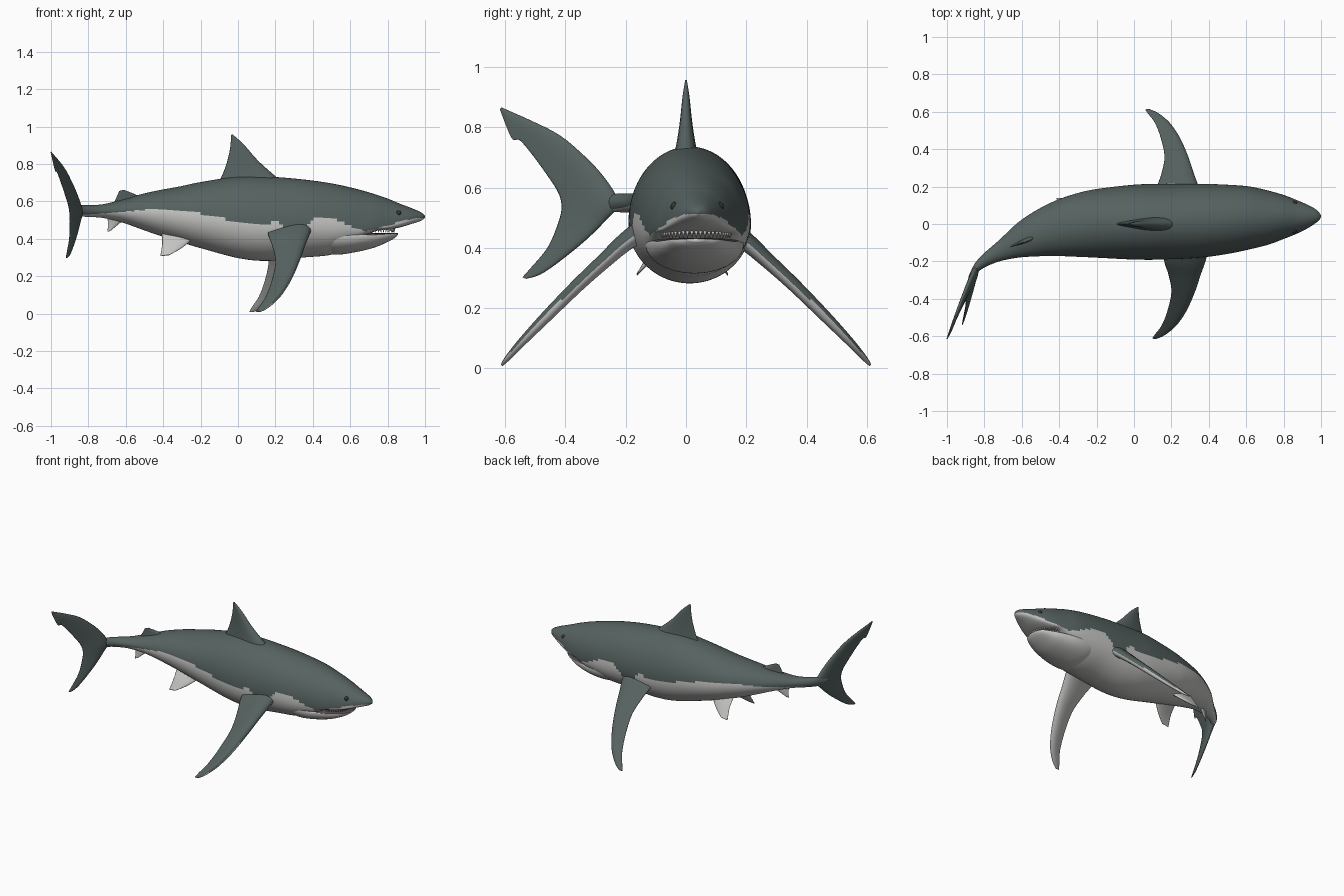
import bpy, bmesh, math
from mathutils import Vector


def material(name, rgb):
    m = bpy.data.materials.new(name)
    m.diffuse_color = (*rgb, 1)
    return m


MATS = [material("slate grey", (0.092, 0.122, 0.118)),
        material("belly white", (0.56, 0.56, 0.55)),
        material("eye black", (0.03, 0.035, 0.035)),
        material("mouth dark", (0.10, 0.07, 0.07))]
GREY, WHITE, BLACK, MOUTH = range(4)


def spline(rows, n):
    """Catmull-Rom through rows of numbers, n steps per span."""
    p = [rows[0]] + list(rows) + [rows[-1]]
    out = []
    for i in range(1, len(p) - 2):
        for k in range(n):
            t = k / n
            out.append([0.5 * (2 * b + (c - a) * t + (2 * a - 5 * b + 4 * c - d) * t * t
                               + (3 * b - a - 3 * c + d) * t ** 3)
                        for a, b, c, d in zip(p[i - 1], p[i], p[i + 1], p[i + 2])])
    return out + [list(rows[-1])]


def finish(bm, name, rule):
    bmesh.ops.recalc_face_normals(bm, faces=bm.faces)
    for f in bm.faces:
        f.smooth = True
        f.material_index = rule(f.calc_center_median(), f.normal)
    me = bpy.data.meshes.new(name)
    bm.to_mesh(me)
    bm.free()
    for m in MATS:
        me.materials.append(m)
    ob = bpy.data.objects.new(name, me)
    bpy.context.collection.objects.link(ob)
    return ob


def loft(name, rings, rule):
    bm = bmesh.new()
    vs = [[bm.verts.new(co) for co in r] for r in rings]
    n = len(vs[0])
    for a, b in zip(vs, vs[1:]):
        for i in range(n):
            j = (i + 1) % n
            bm.faces.new((a[i], a[j], b[j], b[i]))
    bm.faces.new(vs[0])
    bm.faces.new(vs[-1])
    return finish(bm, name, rule)


def section(x, y0, y1, ztop, zbot, f, q, n=80):
    """Body cross-section; f = height of widest point, q = flatness of the underside."""
    zc, cy, hw = zbot + f * (ztop - zbot), (y0 + y1) / 2, (y1 - y0) / 2
    ring = []
    for i in range(n):
        a = 2 * math.pi * i / n
        s = math.sin(a)
        z = zc + (ztop - zc) * s if s >= 0 else zc - (zc - zbot) * abs(s) ** q
        ring.append((x, cy + hw * math.cos(a), z))
    return ring


def fin(name, rows, normal, rule, n=24):
    """rows: leading point xyz, trailing point xyz, thickness."""
    nrm = Vector(normal).normalized()
    rings = []
    for r in spline(rows, 6):
        lead, trail, th = Vector(r[0:3]), Vector(r[3:6]), max(r[6], 0.003)
        ring = []
        for k in range(n):
            a = 2 * math.pi * k / n
            t = (1 - math.cos(a)) / 2
            ring.append(lead.lerp(trail, t) + nrm * (th * 0.5 * math.sin(a) * (1.35 - t)))
        rings.append(ring)
    return loft(name, rings, rule)


# Height of the grey/white border along the body
BORDER = [(-0.9, 0.525), (-0.8, 0.53), (-0.6, 0.545), (-0.45, 0.56), (-0.25, 0.545),
          (0.0, 0.492), (0.1, 0.475), (0.22, 0.49), (0.25, 0.44), (0.34, 0.44),
          (0.4, 0.505), (0.5, 0.515), (0.6, 0.47), (0.68, 0.44), (0.75, 0.458),
          (0.88, 0.495), (0.95, 0.51), (1.01, 0.513)]


def border(x):
    for (a, za), (b, zb) in zip(BORDER, BORDER[1:]):
        if x <= b:
            return za + (zb - za) * (x - a) / (b - a)
    return BORDER[-1][1]


def countershade(c, n):
    return WHITE if c.z < border(c.x) else GREY


# Body: x, y min, y max, top, bottom, widest height, underside flatness
BODY = [(1.0, 0.036, 0.045, 0.523, 0.512, 0.5, 1),
        (0.988, 0.018, 0.064, 0.535, 0.502, 0.45, 0.9),
        (0.97, 0.004, 0.08, 0.546, 0.493, 0.4, 0.8),
        (0.93, -0.022, 0.102, 0.563, 0.48, 0.3, 0.7),
        (0.87, -0.052, 0.128, 0.586, 0.462, 0.2, 0.6),
        (0.8, -0.08, 0.155, 0.615, 0.448, 0.13, 0.5),
        (0.72, -0.11, 0.178, 0.642, 0.435, 0.13, 0.5),
        (0.62, -0.135, 0.20, 0.67, 0.36, 0.36, 0.8),
        (0.5, -0.16, 0.21, 0.696, 0.315, 0.42, 0.95),
        (0.35, -0.18, 0.215, 0.717, 0.30, 0.43, 1),
        (0.155, -0.19, 0.215, 0.733, 0.282, 0.43, 1),
        (0.0, -0.19, 0.21, 0.733, 0.297, 0.44, 1),
        (-0.2, -0.18, 0.187, 0.703, 0.35, 0.46, 1),
        (-0.31, -0.175, 0.163, 0.68, 0.383, 0.48, 1),
        (-0.42, -0.171, 0.125, 0.66, 0.417, 0.5, 1),
        (-0.52, -0.173, 0.075, 0.638, 0.452, 0.5, 1),
        (-0.62, -0.18, 0.008, 0.61, 0.487, 0.5, 1),
        (-0.72, -0.2, -0.085, 0.585, 0.511, 0.5, 1),
        (-0.8, -0.233, -0.155, 0.58, 0.517, 0.5, 1),
        (-0.85, -0.272, -0.21, 0.578, 0.52, 0.5, 1),
        (-0.885, -0.32, -0.28, 0.562, 0.535, 0.5, 1)]
loft("body", [section(*r) for r in spline(BODY, 9)], countershade)

# Lower jaw, sunk into the throat at its back end
JAW = [(0.855, 0.005, 0.063, 0.430, 0.420, 0.8, 0.8),
       (0.835, -0.04, 0.104, 0.432, 0.402, 0.85, 0.8),
       (0.79, -0.07, 0.133, 0.432, 0.378, 0.85, 0.8),
       (0.72, -0.10, 0.165, 0.432, 0.350, 0.85, 0.85),
       (0.62, -0.125, 0.188, 0.45, 0.327, 0.7, 0.9),
       (0.52, -0.135, 0.19, 0.48, 0.315, 0.6, 1),
       (0.42, -0.12, 0.17, 0.5, 0.335, 0.5, 1)]
loft("lower_jaw", [section(*r) for r in spline(JAW, 6)],
     lambda c, n: MOUTH if n.z > 0.8 and c.x > 0.66 else WHITE)

# Upper teeth along the arc of the mouth
bm = bmesh.new()
for i in range(23):
    a = math.radians(-80 + 160 * i / 22)
    geo = bmesh.ops.create_cone(bm, cap_ends=True, segments=6, radius1=0.001,
                                radius2=0.006, depth=0.022)
    bmesh.ops.translate(bm, verts=geo["verts"],
                        vec=(0.715 + 0.12 * math.cos(a), 0.034 + 0.115 * math.sin(a), 0.444))
finish(bm, "teeth", lambda c, n: WHITE)

# Eyes
for side, name in ((-1, "right_eye"), (1, "left_eye")):
    bm = bmesh.new()
    bmesh.ops.create_uvsphere(bm, u_segments=20, v_segments=12, radius=0.015)
    bmesh.ops.translate(bm, verts=bm.verts, vec=(0.858, 0.037 + side * 0.073, 0.537))
    finish(bm, name, lambda c, n: BLACK)

# Pectoral fins: y, z, leading x, trailing x, thickness
PECTORAL = [(0.12, 0.475, 0.39, 0.15, 0.085), (0.2, 0.42, 0.37, 0.15, 0.066),
            (0.27, 0.358, 0.345, 0.172, 0.054), (0.36, 0.275, 0.315, 0.188, 0.047),
            (0.46, 0.175, 0.27, 0.168, 0.04), (0.54, 0.092, 0.215, 0.137, 0.03),
            (0.59, 0.036, 0.155, 0.10, 0.02), (0.612, 0.01, 0.11, 0.085, 0.008)]
for s, shift, name in ((-1, 0.012, "right_pectoral_fin"), (1, -0.025, "left_pectoral_fin")):
    rows = [(xl + shift, s * y, z, xt + shift, s * y, z, th) for y, z, xl, xt, th in PECTORAL]
    fin(name, rows, (0, s * 0.74, 0.67), lambda c, n: WHITE if n.z < -0.05 else GREY)

# Pelvic fins
for s, name in ((-1, "right_pelvic_fin"), (1, "left_pelvic_fin")):
    y = [-0.012 + s * d for d in (0.06, 0.11, 0.15)]
    fin(name, [(-0.23, y[0], 0.41, -0.41, y[0], 0.45, 0.03),
               (-0.295, y[1], 0.355, -0.405, y[1], 0.38, 0.02),
               (-0.365, y[2], 0.314, -0.415, y[2], 0.308, 0.006)],
        (0, s * 0.75, 0.66), lambda c, n: WHITE)

# Dorsal fin
fin("dorsal_fin", [(0.27, 0, 0.68, -0.12, 0, 0.68, 0.11), (0.212, 0, 0.725, -0.09, 0, 0.728, 0.075),
                   (0.11, 0, 0.815, -0.062, 0, 0.80, 0.045), (0.03, 0, 0.905, -0.043, 0, 0.88, 0.025),
                   (-0.028, 0, 0.957, -0.036, 0, 0.956, 0.006)],
    (0, 1, 0), lambda c, n: GREY)

# Small second dorsal fin and anal fin, both following the bend of the tail
fin("second_dorsal_fin", [(-0.51, -0.06, 0.615, -0.67, -0.125, 0.575, 0.03),
                          (-0.555, -0.08, 0.64, -0.655, -0.12, 0.61, 0.02),
                          (-0.612, -0.105, 0.662, -0.635, -0.115, 0.655, 0.006)],
    (-0.4, 1, 0), lambda c, n: GREY)
fin("anal_fin", [(-0.60, -0.08, 0.51, -0.70, -0.135, 0.525, 0.025),
                 (-0.645, -0.105, 0.473, -0.695, -0.13, 0.48, 0.016),
                 (-0.682, -0.125, 0.442, -0.698, -0.132, 0.438, 0.005)],
    (-0.5, 1, 0), lambda c, n: WHITE)

# Tail fin: leading y z, trailing y z, thickness, from lower tip to upper tip
TAIL = [(-0.53, 0.297, -0.543, 0.302, 0.006), (-0.468, 0.32, -0.52, 0.328, 0.014),
        (-0.35, 0.41, -0.46, 0.40, 0.024), (-0.27, 0.487, -0.425, 0.48, 0.032),
        (-0.225, 0.55, -0.413, 0.535, 0.042), (-0.28, 0.645, -0.425, 0.585, 0.034),
        (-0.37, 0.735, -0.467, 0.65, 0.026), (-0.435, 0.783, -0.515, 0.715, 0.02),
        (-0.52, 0.825, -0.552, 0.757, 0.016), (-0.572, 0.848, -0.579, 0.765, 0.012),
        (-0.612, 0.866, -0.617, 0.858, 0.005)]


def tail_x(y, z):
    return -0.845 + 0.33 * (y + 0.24) - 0.1 * (z - 0.55)


fin("tail_fin", [(tail_x(a, b), a, b, tail_x(c, d), c, d, th) for a, b, c, d, th in TAIL],
    (1, -0.33, 0.1), lambda c, n: GREY)
